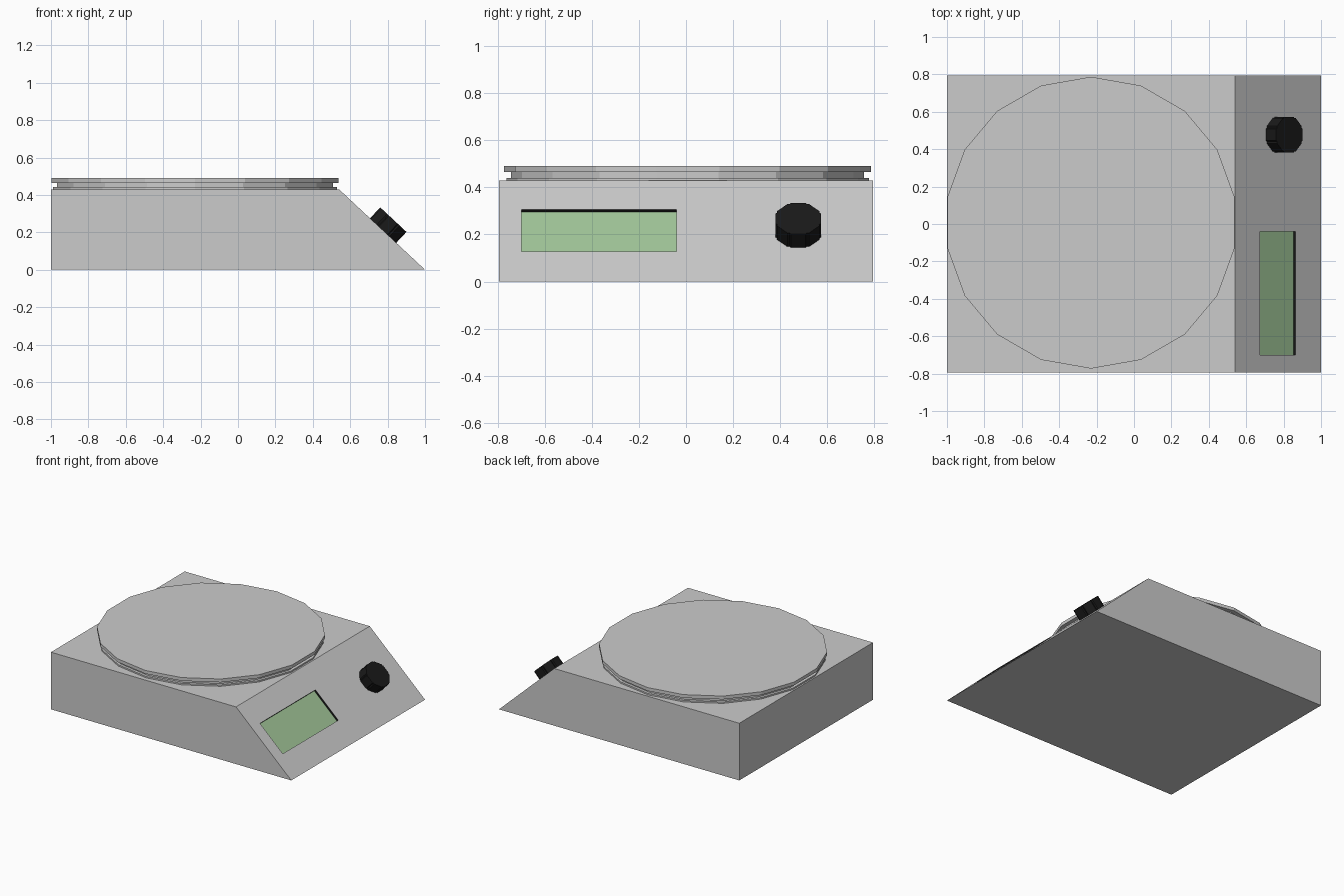
import bpy, math
from mathutils import Vector, Matrix

if "Cube" in bpy.data.objects:
    bpy.data.objects.remove(bpy.data.objects["Cube"])


def mesh_object(name, verts, faces, mats=(), face_mats=None):
    mesh = bpy.data.meshes.new(name)
    mesh.from_pydata(verts, [], faces)
    for m in mats:
        mesh.materials.append(m)
    if face_mats:
        for poly, i in zip(mesh.polygons, face_mats):
            poly.material_index = i
    obj = bpy.data.objects.new(name, mesh)
    bpy.context.collection.objects.link(obj)
    return obj


def material(name, rgb):
    m = bpy.data.materials.new(name)
    m.diffuse_color = (*rgb, 1)
    m.use_nodes = True
    m.node_tree.nodes["Principled BSDF"].inputs["Base Color"].default_value = m.diffuse_color
    return m


def stacked_rings(name, outline, levels, mats=()):
    """Capped solid from a unit outline; levels are (scale, z) pairs."""
    n = len(outline)
    verts = [(x * s, y * s, z) for s, z in levels for x, y in outline]
    faces = [tuple(reversed(range(n)))]
    for k in range(len(levels) - 1):
        a, b = k * n, (k + 1) * n
        faces += [(a + i, a + (i + 1) % n, b + (i + 1) % n, b + i) for i in range(n)]
    faces.append(tuple(range(len(verts) - n, len(verts))))
    return mesh_object(name, verts, faces, mats)


black = material("black_plastic", (0.01, 0.01, 0.01))
green = material("display_green", (0.36, 0.57, 0.32))

W, H, X_TOP = 0.795, 0.43, 0.54
normal = Vector((H, 0, 1 - X_TOP)).normalized()


def on_slope(x, y):
    return Vector((x, y, (1 - x) * H / (1 - X_TOP)))


# wedge-fronted housing, with a window left open in the sloped panel
profile = [(-1, 0), (1, 0), (X_TOP, H), (-1, H)]
window = [on_slope(0.863, -0.70), on_slope(0.863, -0.04),
          on_slope(0.673, -0.04), on_slope(0.673, -0.70)]
verts = [(x, y, z) for y in (-W, W) for x, z in profile] + window
faces = [(0, 1, 2, 3), (7, 6, 5, 4), (0, 4, 5, 1), (3, 2, 6, 7), (0, 3, 7, 4)]
panel, hole = (1, 5, 6, 2), (8, 9, 10, 11)
faces += [(panel[i], panel[(i + 1) % 4], hole[(i + 1) % 4], hole[i]) for i in range(4)]
mesh_object("housing", verts, faces)

# recessed display: black rim walls and green screen
floor = [p - normal * 0.015 for p in window]
walls = [(i, (i + 1) % 4, (i + 1) % 4 + 4, i + 4) for i in range(4)]
mesh_object("display", window + floor, walls + [(4, 5, 6, 7)],
            (black, green), [0] * 4 + [1])

# weighing pan: 18-sided disc with a groove around its edge
circle = [(math.cos(a), math.sin(a))
          for a in (math.radians(90 + 20 * i) for i in range(18))]
pan = stacked_rings("weighing_pan", circle,
                    [(0.77, H), (0.77, 0.441), (0.75, 0.441),
                     (0.75, 0.465), (0.78, 0.465), (0.78, 0.49)])
pan.location = (-0.23, 0.007, 0)

# fluted control knob standing square to the slope
flutes = []
for i in range(8):
    for offset, r in ((-18, 1.0), (18, 1.0), (22.5, 0.95)):
        a = math.radians(45 * i + offset)
        flutes.append((r * math.cos(a), r * math.sin(a)))
knob = stacked_rings("control_knob", flutes, [(0.101, 0), (0.101, 0.08)], (black,))
tilt = Matrix.Rotation(math.atan2(normal.x, normal.z), 4, 'Y')
knob.matrix_world = Matrix.Translation(on_slope(0.776, 0.477)) @ tilt
